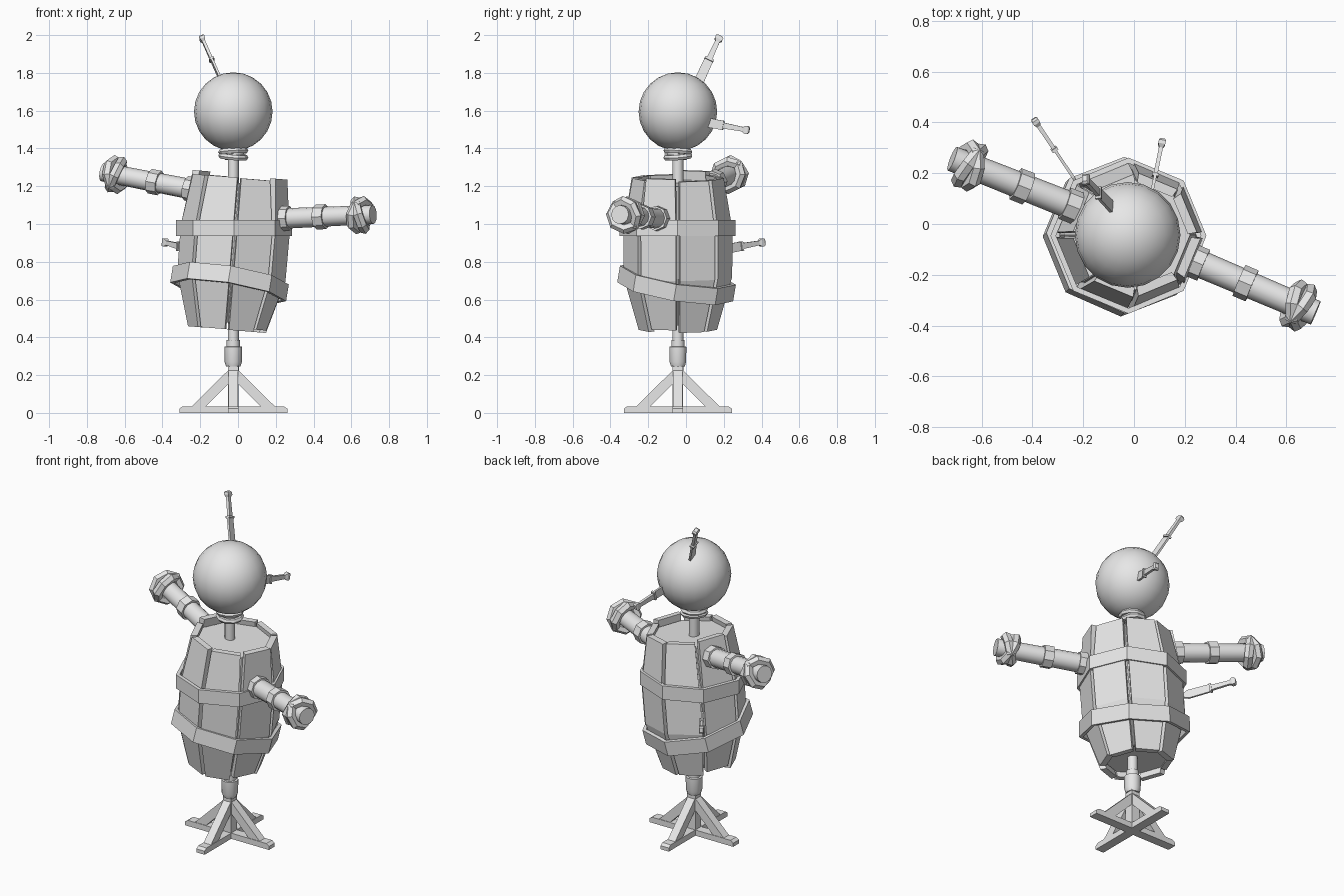
import bpy, bmesh, math, random
from mathutils import Vector, Matrix

random.seed(4)
cube = bpy.data.objects.get("Cube")
if cube:
    bpy.data.objects.remove(cube)

GREY = (0.8, 0.8, 0.8, 1)
mat = bpy.data.materials.new("plain grey")
mat.use_nodes = True
mat.diffuse_color = GREY
mat.node_tree.nodes["Principled BSDF"].inputs["Base Color"].default_value = GREY

AXIS = Vector((-0.025, -0.043, 0))
HALF = math.pi / 8


def loft(name, rings, matrix=Matrix(), closed=False, smooth=False):
    """Skin a row of equal point rings, capping the ends unless closed."""
    bm = bmesh.new()
    rows = [[bm.verts.new(p) for p in ring] for ring in rings]
    n = len(rows[0])
    pairs = list(zip(rows, rows[1:]))
    if closed:
        pairs.append((rows[-1], rows[0]))
    else:
        bm.faces.new(rows[0])
        bm.faces.new(rows[-1])
    for a, b in pairs:
        for i in range(n):
            j = (i + 1) % n
            bm.faces.new((a[i], a[j], b[j], b[i]))
    bm.transform(matrix)
    bmesh.ops.recalc_face_normals(bm, faces=bm.faces[:])
    me = bpy.data.meshes.new(name)
    bm.to_mesh(me)
    bm.free()
    ob = bpy.data.objects.new(name, me)
    bpy.context.collection.objects.link(ob)
    finish(ob, smooth)
    return ob


def finish(ob, smooth=False):
    ob.data.materials.append(mat)
    if smooth:
        bpy.ops.object.select_all(action='DESELECT')
        ob.select_set(True)
        bpy.context.view_layer.objects.active = ob
        bpy.ops.object.shade_smooth_by_angle(angle=math.radians(50))


def circle(r, z, n):
    return [(r * math.cos(math.tau * i / n), r * math.sin(math.tau * i / n), z)
            for i in range(n)]


def rect(hx, hy, z):
    return [(-hx, -hy, z), (hx, -hy, z), (hx, hy, z), (-hx, hy, z)]


def turned(name, profile, matrix, n=12, smooth=True):
    return loft(name, [circle(r, z, n) for r, z in profile], matrix, smooth=smooth)


def frame(origin, direction, side):
    """Matrix whose z follows direction and whose x lies towards side."""
    z = Vector(direction).normalized()
    x = Vector(side)
    x = (x - z * x.dot(z)).normalized()
    m = Matrix((x, z.cross(x), z)).transposed().to_4x4()
    m.translation = origin
    return m


def rope_ring(name, major, minor, matrix, n=8):
    bpy.ops.mesh.primitive_torus_add(major_radius=major, minor_radius=minor,
                                     major_segments=n, minor_segments=6)
    ob = bpy.context.object
    ob.name = name
    ob.matrix_world = matrix
    finish(ob)


at_axis = Matrix.Translation(AXIS)

# Cross-shaped stand: four planks with diagonal struts
for k in range(4):
    turn = at_axis @ Matrix.Rotation(k * math.pi / 2, 4, 'Z')
    plank = [(0, 0), (0.286, 0), (0.286, 0.022), (0.268, 0.035), (0, 0.035)]
    strut = [(0.225, 0.03), (0.15, 0.03), (0.02, 0.16), (0.02, 0.232)]
    for part, outline, w in (("stand_plank", plank, 0.028), ("stand_strut", strut, 0.025)):
        loft(f"{part}_{k + 1}", [[(x, s * w, z) for x, z in outline] for s in (-1, 1)], turn)
loft("stand_post", [rect(0.028, 0.028, 0), rect(0.028, 0.028, 0.25)], at_axis)

# Pole and its sleeve
turned("pole", [(0.029, 0.2), (0.029, 1.45)], at_axis)
turned("pole_sleeve", [(0.038, 0.245), (0.046, 0.27), (0.047, 0.35), (0.036, 0.352),
                       (0.036, 0.385)], at_axis, 10)

# Barrel body, leaning slightly to its left
barrel = (Matrix.Translation((-0.025, -0.043, 0.845)) @ Matrix.Rotation(math.radians(4.7), 4, 'Y'))
levels = [(-0.4, 0.212), (-0.125, 0.292), (0.125, 0.294), (0.405, 0.248)]
loft("barrel_core", [circle(r - 0.032, z * 0.92, 8) for z, r in levels], barrel)
for k in range(8):
    lean = random.uniform(-0.006, 0.008) + (0.014 if k == 7 else 0)
    lift = random.uniform(-0.008, 0.008) + (0.012 if k == 3 else 0)
    rings = []
    for z, r in levels:
        a = r * math.cos(HALF) + (lean if z > 0.3 else 0)
        w = r * math.sin(HALF) - 0.012
        h = z + (lift if abs(z) > 0.3 else 0)
        rings.append([(a, -w, h), (a, w, h), (a - 0.036, w * 0.9, h), (a - 0.036, -w * 0.9, h)])
    loft(f"barrel_stave_{k + 1}", rings,
         barrel @ Matrix.Rotation((2 * k + 1) * HALF, 4, 'Z'))


# Barrel hoops
def hoop(name, r, h, matrix):
    loft(name, [circle(r, -h, 8), circle(r, h, 8), circle(r - 0.022, h, 8),
                circle(r - 0.022, -h, 8)], matrix, closed=True)


hoop("upper_hoop", 0.307, 0.042, Matrix.Translation((-0.022, -0.046, 0.978)))
hoop("lower_hoop", 0.311, 0.045, frame((-0.045, -0.05, 0.685), (0.165, 0.165, 1), (1, 0, 0)))

# Head and the rope at its neck
bpy.ops.mesh.primitive_uv_sphere_add(segments=20, ring_count=12, radius=0.208,
                                     location=(-0.025, -0.043, 1.595))
head = bpy.context.object
head.name = "head"
finish(head, True)
for i, tilt in enumerate((0.08, -0.06)):
    rope_ring(f"neck_rope_{i + 1}", 0.064, 0.016,
              frame(AXIS + Vector((0, 0, 1.357 + i * 0.028)), (tilt, -tilt, 1), (1, 0, 0)), 10)
turned("neck_gather", [(0.045, 1.34), (0.06, 1.36), (0.055, 1.39), (0.1, 1.43)], at_axis)


# Arms: tube, collars and a crossed rope knot
def arm(side, start, end):
    start, end = Vector(start), Vector(end)
    span = (end - start).length
    m = frame(start, end - start, (0, 0, 1))
    turned(side + "_arm", [(0.055, 0), (0.05, span)], m)
    collar = span - 0.3
    turned(side + "_arm_collar", [(0.066, collar - 0.028), (0.066, collar + 0.028)], m, 8, False)
    turned(side + "_shoulder_collar", [(0.066, 0.06), (0.066, 0.135)], m, 8, False)
    for i, s in enumerate((-1, 1)):
        knot = (m @ Matrix.Translation((0, 0, span - 0.075))
                @ Matrix.Rotation(s * math.radians(22), 4, Vector((1, 1, 0))))
        rope_ring(f"{side}_hand_rope_{i + 1}", 0.076, 0.028, knot)


arm("left", (0.15, -0.11, 1.025), (0.715, -0.35, 1.05))
arm("right", (-0.15, 0.033, 1.165), (-0.715, 0.257, 1.275))


# Throwing knives: flat blade, guard, flared handle
def knife(name, tip, base, side):
    tip = Vector(tip)
    m = frame(tip, Vector(base) - tip, side)
    loft(name + "_handle", [rect(w, t, z) for w, t, z in (
        (0.012, 0.010, 0), (0.021, 0.014, 0.008), (0.021, 0.014, 0.022),
        (0.012, 0.008, 0.036), (0.016, 0.008, 0.15))], m)
    loft(name + "_guard", [rect(0.025, 0.013, z) for z in (0.142, 0.154)], m)
    loft(name + "_blade", [rect(0.024, 0.006, 0.15), rect(0.026, 0.006, 0.28),
                           rect(0.003, 0.003, 0.34)], m)


knife("crown_knife", (-0.195, 0.18, 1.995), (-0.095, 0.075, 1.77), (0, 0.92, -0.38))
knife("head_knife", (0.113, 0.335, 1.495), (0.065, 0.1, 1.54), (0, 0, 1))
knife("body_knife", (-0.395, 0.415, 0.905), (-0.23, 0.17, 0.86), (0, 0, 1))
